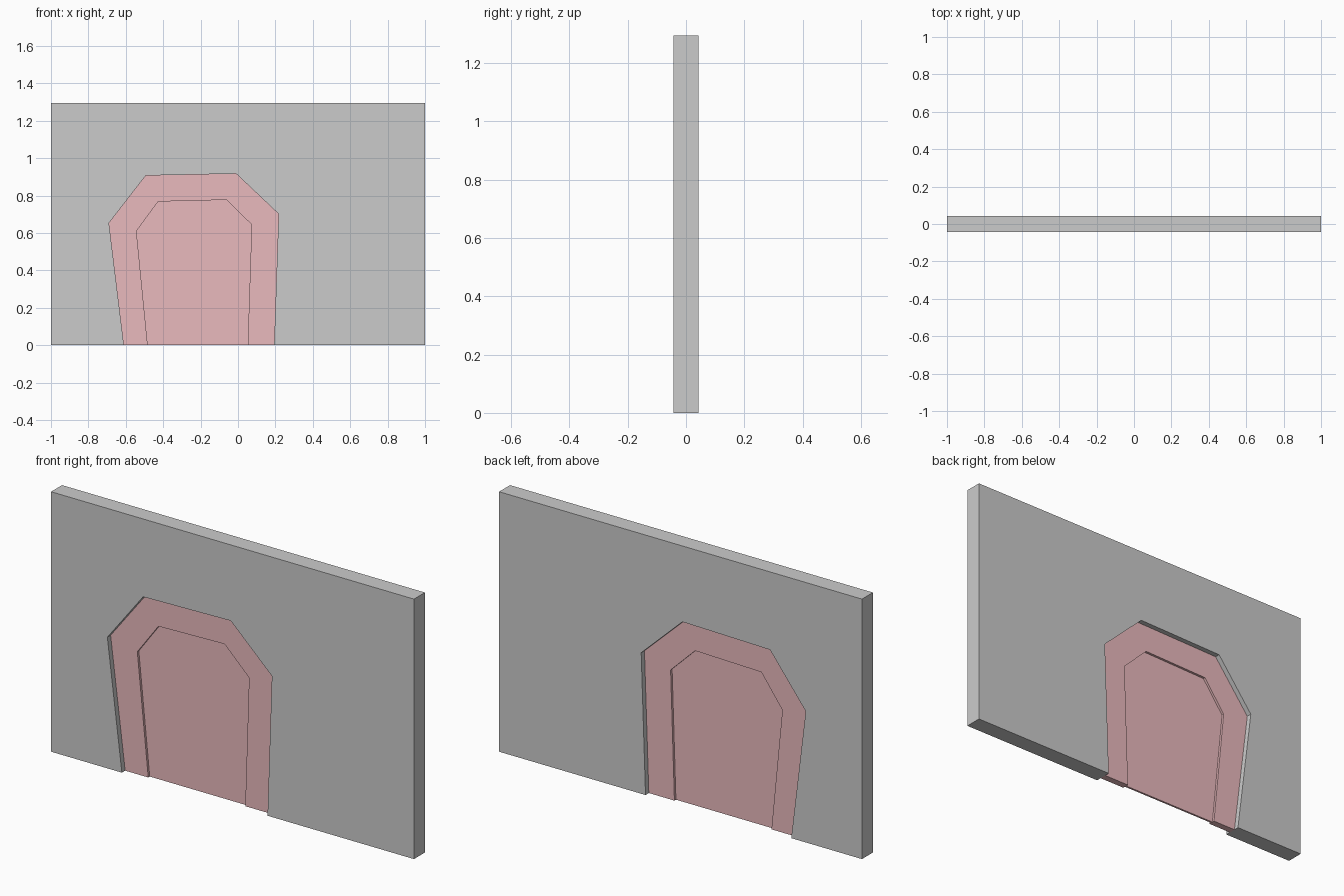
import bpy, bmesh

if "Cube" in bpy.data.objects:
    bpy.data.objects.remove(bpy.data.objects["Cube"])

HEIGHT = 1.295
WALL_HALF, FRAME_HALF, DOOR_HALF = 0.043, 0.017, 0.005

# Crooked arch outlines (x, z), left foot to right foot
outer = [(-0.61, 0), (-0.69, 0.653), (-0.493, 0.907), (-0.01, 0.917), (0.217, 0.702), (0.193, 0)]
inner = [(-0.483, 0), (-0.543, 0.61), (-0.427, 0.768), (-0.062, 0.777), (0.073, 0.645), (0.052, 0)]

pink = bpy.data.materials.new("pink_paint")
pink.diffuse_color = (0.82, 0.49, 0.51, 1)
pink.use_nodes = True
pink.node_tree.nodes["Principled BSDF"].inputs["Base Color"].default_value = pink.diffuse_color


def slab(name, outline, half, material=None):
    """Extrude an x-z outline symmetrically about y = 0."""
    bm = bmesh.new()
    face = bm.faces.new([bm.verts.new((x, -half, z)) for x, z in outline])
    ext = bmesh.ops.extrude_face_region(bm, geom=[face], use_keep_orig=True)
    verts = [v for v in ext["geom"] if isinstance(v, bmesh.types.BMVert)]
    bmesh.ops.translate(bm, verts=verts, vec=(0, 2 * half, 0))
    bmesh.ops.recalc_face_normals(bm, faces=bm.faces)
    mesh = bpy.data.meshes.new(name)
    bm.to_mesh(mesh)
    bm.free()
    obj = bpy.data.objects.new(name, mesh)
    bpy.context.collection.objects.link(obj)
    if material:
        mesh.materials.append(material)
    return obj


# Wall with the doorway open at the floor
slab("wall", [(-1, 0), (-1, HEIGHT), (1, HEIGHT), (1, 0)] + outer[::-1], WALL_HALF)

# Recessed door frame
slab("door_frame", outer + inner[::-1], FRAME_HALF, pink)

# Thin door panel, recessed further
slab("door_panel", inner, DOOR_HALF, pink)
